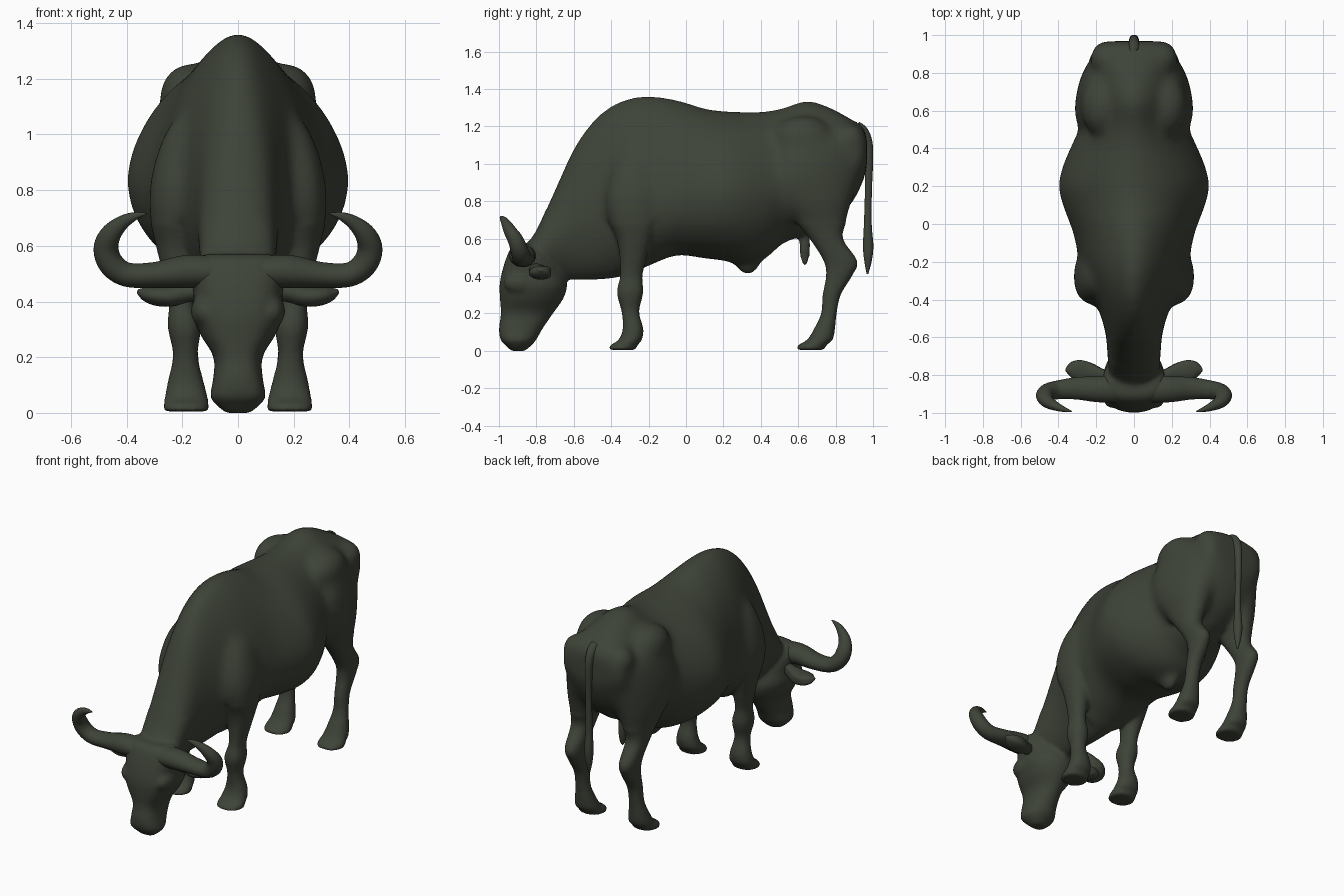
import bpy, bmesh, math
from mathutils import Vector

if "Cube" in bpy.data.objects:
    bpy.data.objects.remove(bpy.data.objects["Cube"])

hide = bpy.data.materials.new("dark_olive_hide")
hide.diffuse_color = (0.048, 0.057, 0.040, 1)
hide.use_nodes = True
hide.node_tree.nodes["Principled BSDF"].inputs["Base Color"].default_value = hide.diffuse_color


def refine(rows, steps=5):
    """Catmull-Rom interpolation of rows of numbers."""
    out = []
    for i in range(len(rows) - 1):
        a, b, c, d = (rows[max(i - 1, 0)], rows[i], rows[i + 1],
                      rows[min(i + 2, len(rows) - 1)])
        for s in range(steps):
            t = s / steps
            out.append([0.5 * (2 * q + (r - p) * t + (2 * p - 5 * q + 4 * r - u) * t * t
                               + (3 * q - p - 3 * r + u) * t ** 3)
                        for p, q, r, u in zip(a, b, c, d)])
    out.append(list(rows[-1]))
    return out


def finish(name, bm):
    bmesh.ops.recalc_face_normals(bm, faces=bm.faces)
    me = bpy.data.meshes.new(name)
    bm.to_mesh(me)
    bm.free()
    me.materials.append(hide)
    for f in me.polygons:
        f.use_smooth = True
    ob = bpy.data.objects.new(name, me)
    bpy.context.collection.objects.link(ob)
    return ob


def skin(name, rings):
    """Skin closed rings of points and cap both ends."""
    bm = bmesh.new()
    vs = [[bm.verts.new(p) for p in ring] for ring in rings]
    n = len(vs[0])
    for a, b in zip(vs, vs[1:]):
        for i in range(n):
            bm.faces.new((a[i], a[(i + 1) % n], b[(i + 1) % n], b[i]))
    bm.faces.new(vs[0])
    bm.faces.new(vs[-1])
    return finish(name, bm)


def oval(n, p_up=2.0, p_down=2.0):
    """Unit superellipse with separate roundness above and below."""
    pts = []
    for i in range(n):
        t = 2 * math.pi * (i + 0.5) / n
        c, s = math.cos(t), math.sin(t)
        e = 2 / (p_up if s > 0 else p_down)
        pts.append((math.copysign(abs(c) ** e, c), math.copysign(abs(s) ** e, s)))
    return pts


def column(name, rows, side=1, p_back=2.2, p_front=2.2, skew=0.0):
    """Upright part from rows of z, front y, back y, centre x, half width."""
    rings = []
    for z, y0, y1, xc, w in refine(rows):
        h = (y1 - y0) / 2
        k = skew * min(max((z - 0.6) / 0.3, 0), 1)
        rings.append([(side * (xc + w * c - k * h * s), y0 + h + h * s, z)
                      for c, s in oval(28, p_back, p_front)])
    return skin(name, rings)


def tube(name, rows, side=1, dent=0.0):
    """Tapered part along a path: x, y, z, radius across, radius vertical."""
    rows = refine(rows, 6)
    rings = []
    for i, (x, y, z, ra, rb) in enumerate(rows):
        tan = (Vector(rows[min(i + 1, len(rows) - 1)][:3])
               - Vector(rows[max(i - 1, 0)][:3])).normalized()
        u = Vector((0, 1, 0)) if abs(tan.y) < 0.9 else Vector((1, 0, 0))
        u = (u - tan * u.dot(tan)).normalized()
        v = tan.cross(u)
        ring = []
        for c, s in oval(20):
            k = 1 - dent * max(c, 0) ** 4
            q = Vector((x, y, z)) + u * c * ra * k + v * s * rb
            ring.append((q.x * side, q.y, q.z))
        rings.append(ring)
    return skin(name, rings)


def blob(name, loc, size):
    bm = bmesh.new()
    bmesh.ops.create_uvsphere(bm, u_segments=24, v_segments=16, radius=1)
    for v in bm.verts:
        v.co = Vector(a * b for a, b in zip(v.co, size)) + Vector(loc)
    return finish(name, bm)


# Neck and trunk: y, top, bottom, half width, height of widest point, roundness
trunk = [
    (-.86, .565, .42, .10, .50, 2), (-.80, .645, .40, .13, .52, 2),
    (-.70, .865, .385, .14, .60, 2), (-.60, 1.085, .38, .148, .68, 2),
    (-.50, 1.23, .38, .172, .74, 1.85), (-.40, 1.315, .387, .212, .78, 1.7),
    (-.30, 1.355, .41, .258, .79, 1.65), (-.20, 1.367, .455, .29, .79, 1.65),
    (-.05, 1.345, .51, .322, .81, 1.65), (.10, 1.298, .495, .378, .83, 1.65),
    (.20, 1.284, .482, .400, .84, 1.7), (.30, 1.28, .468, .38, .84, 1.7),
    (.42, 1.282, .49, .33, .86, 1.65), (.52, 1.302, .575, .285, .90, 1.6),
    (.65, 1.342, .625, .255, .98, 1.6), (.78, 1.298, .69, .235, 1.0, 1.85),
    (.88, 1.24, .78, .225, 1.03, 2.4), (.94, 1.205, .89, .21, 1.06, 2.8),
    (.968, 1.15, .98, .17, 1.07, 3)]
rings = []
for y, top, bot, w, zw, p in refine(trunk):
    p_low = 1.75 if y < -0.3 else 2.0
    rings.append([(w * c, y, zw + s * ((top - zw) if s > 0 else (zw - bot)))
                  for c, s in oval(48, p, p_low)])
body = skin("body", rings)
parts = [body]

# Head hanging down to graze
parts.append(column("head", [
    (.57, -.90, -.79, 0, .12), (.55, -.935, -.76, 0, .155),
    (.50, -.96, -.70, 0, .168), (.42, -.985, -.655, 0, .16),
    (.35, -.997, -.635, 0, .162), (.28, -.995, -.655, 0, .135),
    (.20, -.99, -.71, 0, .088), (.12, -1.0, -.765, 0, .09),
    (.06, -.992, -.80, 0, .10), (.03, -.965, -.825, 0, .08),
    (0, -.935, -.86, 0, .045)], p_back=2.0, p_front=2.7))

front_leg = [
    (1.10, -.33, -.23, .15, .04), (1.0, -.385, -.17, .18, .085),
    (.85, -.425, -.13, .212, .10), (.72, -.42, -.14, .222, .097),
    (.60, -.372, -.18, .215, .08), (.50, -.355, -.21, .21, .06),
    (.40, -.353, -.232, .203, .045), (.31, -.370, -.228, .193, .06),
    (.21, -.345, -.25, .189, .045), (.12, -.338, -.228, .188, .063),
    (.06, -.36, -.235, .186, .077), (.03, -.405, -.26, .186, .081),
    (.005, -.413, -.266, .186, .083)]
hind_leg = [
    (1.17, .58, .84, .15, .07), (1.10, .52, .92, .17, .10),
    (.95, .478, .935, .182, .118), (.80, .515, .888, .192, .106),
    (.70, .58, .862, .19, .082), (.60, .66, .84, .192, .062),
    (.48, .735, .918, .19, .052), (.40, .748, .888, .187, .048),
    (.30, .730, .828, .187, .043), (.20, .722, .806, .188, .046),
    (.12, .685, .797, .188, .061), (.06, .648, .785, .187, .074),
    (.03, .598, .75, .187, .08), (.005, .589, .741, .187, .082)]
for side in (-1, 1):
    parts.append(column("front_leg", front_leg, side))
    parts.append(column("hind_leg", hind_leg, side, skew=0.22))
    # Hip bones, pin bones and brow ridges
    parts.append(blob("hip_bone", (side * .168, .625, 1.135), (.115, .165, .122)))
    parts.append(blob("pin_bone", (side * .15, .875, 1.13), (.085, .085, .085)))
    parts.append(blob("brow", (side * .12, -.89, .365), (.05, .085, .06)))
# Belly details
parts.append(blob("belly_sheath", (0, .33, .49), (.05, .075, .09)))
parts.append(blob("rear_pouch", (0, .635, .565), (.026, .03, .115)))

# Fuse the fleshy parts into one smooth skin
bpy.ops.object.select_all(action='DESELECT')
for ob in parts:
    ob.select_set(True)
bpy.context.view_layer.objects.active = body
bpy.ops.object.join()
remesh = body.modifiers.new("fuse", 'REMESH')
remesh.mode = 'VOXEL'
remesh.voxel_size = 0.012
remesh.use_smooth_shade = True
bpy.ops.object.modifier_apply(modifier="fuse")

# Blend the trunk and belly more than the limbs and head
trunk_group = body.vertex_groups.new(name="trunk")
trunk_group.add([v.index for v in body.data.vertices
                 if v.co.y > -.75 and (v.co.z > .68 or .15 < v.co.y < .5)], 1.0, 'REPLACE')
for name, count, group in (("blend", 60, "trunk"), ("soften", 7, "")):
    mod = body.modifiers.new(name, 'SMOOTH')
    mod.factor = 0.5
    mod.iterations = count
    mod.vertex_group = group
    bpy.ops.object.modifier_apply(modifier=name)
for f in body.data.polygons:
    f.use_smooth = True
    f.material_index = 0
if not body.data.materials:
    body.data.materials.append(hide)

# Horns and ears
for side, tag in ((-1, "left"), (1, "right")):
    tube("horn_" + tag, [
        (.06, -.87, .505, .075, .055), (.18, -.875, .508, .07, .06),
        (.30, -.87, .495, .06, .047), (.40, -.878, .497, .05, .044),
        (.455, -.89, .535, .047, .046), (.474, -.91, .59, .042, .045),
        (.458, -.94, .64, .034, .038), (.42, -.962, .68, .025, .027),
        (.375, -.98, .705, .015, .016), (.33, -.993, .716, .003, .003)], side)
    tube("ear_" + tag, [
        (.10, -.82, .44, .03, .03), (.18, -.795, .432, .042, .034),
        (.24, -.78, .42, .062, .038), (.29, -.77, .42, .066, .036),
        (.33, -.77, .427, .05, .027), (.36, -.775, .437, .01, .008)],
        side, dent=0.25)

# Tail with a soft tuft
tube("tail", [
    (0, .80, 1.24, .03, .03), (0, .88, 1.205, .036, .03),
    (0, .935, 1.175, .036, .03), (0, .966, 1.12, .03, .025),
    (0, .977, 1.03, .024, .021), (0, .975, .85, .019, .019),
    (0, .972, .68, .021, .021), (0, .974, .56, .028, .026),
    (0, .973, .48, .02, .02), (0, .97, .41, .004, .004)])
